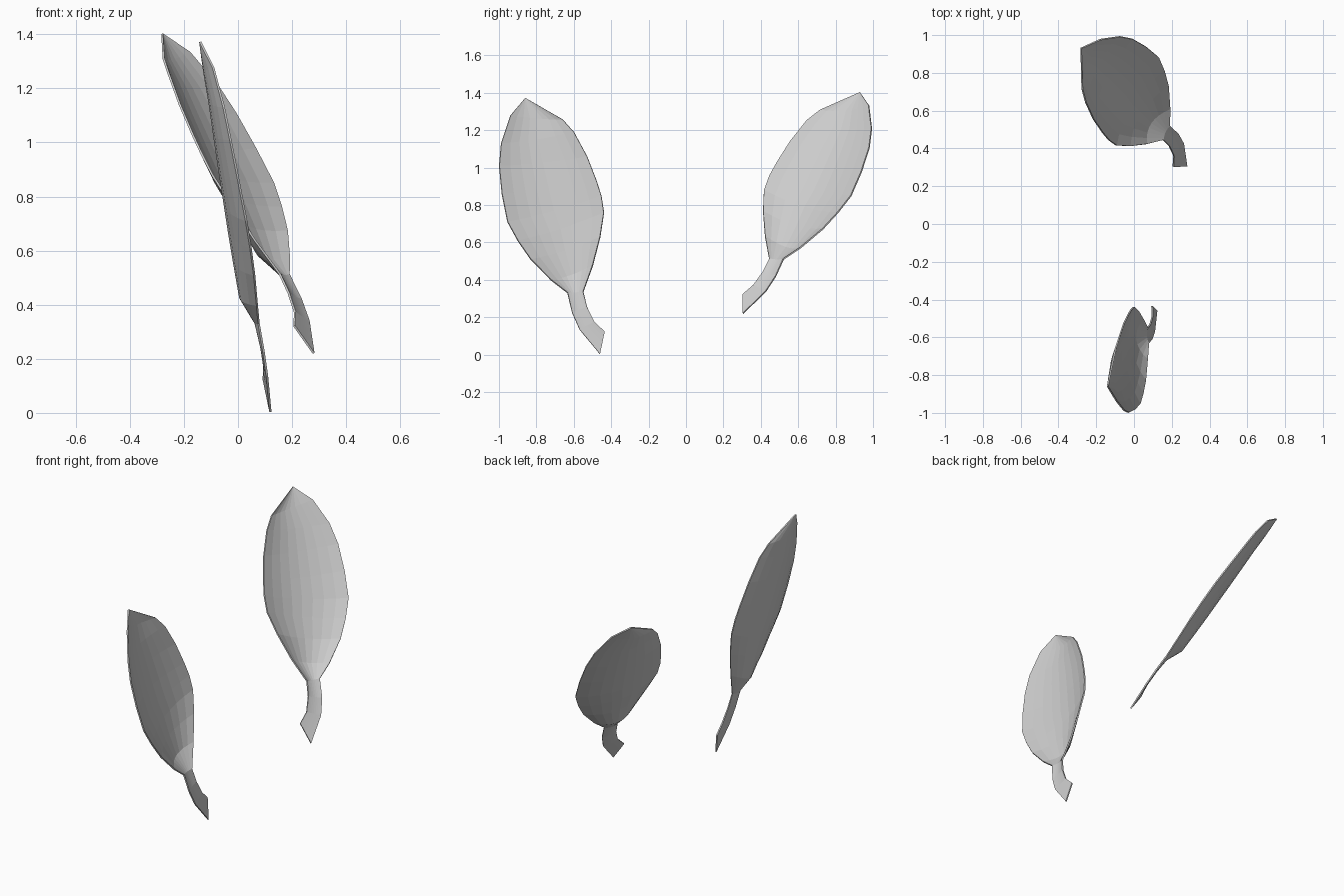
import bpy, bmesh
from mathutils import Vector

if "Cube" in bpy.data.objects:
    bpy.data.objects.remove(bpy.data.objects["Cube"])

# Leaf rows from stem end to tip: left (u, v), right (u, v), depth at midrib, depth at edge
ROWS = [
    (.000, .000, .058, .111, .000, .000),
    (-.069, .157, .019, .175, .008, .010),
    (-.082, .256, .003, .264, .010, .014),
    (-.076, .365, .006, .348, .006, .016),
    (-.140, .452, .093, .470, -.032, .020),
    (-.216, .590, .174, .608, -.030, .028),
    (-.255, .706, .230, .730, -.027, .032),
    (-.280, .820, .242, .820, -.024, .034),
    (-.267, .974, .240, .907, -.020, .034),
    (-.239, 1.125, .228, 1.048, -.014, .034),
    (-.195, 1.240, .197, 1.194, -.008, .034),
    (-.105, 1.374, .158, 1.279, -.005, .026),
]
TIP = (0, 1.45, 0)
COLS = 8


def leaf(name, base, along, normal, mirror):
    """Cupped leaf with its stem, placed by base point, length direction and face normal."""
    base = Vector(base)
    v = Vector(along).normalized()
    n = Vector(normal)
    n = (n - v * n.dot(v)).normalized()
    u = n.cross(v) if mirror else v.cross(n)

    def place(a, b, c):
        return base + u * a + v * b + n * c

    bm = bmesh.new()
    grid = []
    for lu, lv, ru, rv, mid, edge in ROWS:
        row = []
        for i in range(COLS + 1):
            f = i / COLS
            t = 2 * f - 1
            row.append(bm.verts.new(place(lu + (ru - lu) * f, lv + (rv - lv) * f,
                                          mid + (edge - mid) * t * t)))
        grid.append(row)
    for a, b in zip(grid, grid[1:]):
        for i in range(COLS):
            bm.faces.new((a[i], a[i + 1], b[i + 1], b[i]))
    # close the blade into its point
    tip = bm.verts.new(place(*TIP))
    for i in range(COLS):
        bm.faces.new((grid[-1][i], grid[-1][i + 1], tip))
    bmesh.ops.recalc_face_normals(bm, faces=bm.faces)
    mesh = bpy.data.meshes.new(name)
    bm.to_mesh(mesh)
    bm.free()
    obj = bpy.data.objects.new(name, mesh)
    bpy.context.collection.objects.link(obj)
    # thin blade
    mod = obj.modifiers.new("thickness", 'SOLIDIFY')
    mod.thickness = .008
    mod.offset = 0
    return obj


# Two mirrored leaves, leaning differently
leaf("front_leaf", (.12, -.46, .003), (-.26, -.40, 1.37), (.98, .035, .197), False)
leaf("back_leaf", (.28, .305, .22), (-.56, .625, 1.18), (.77, -.335, .54), True)
